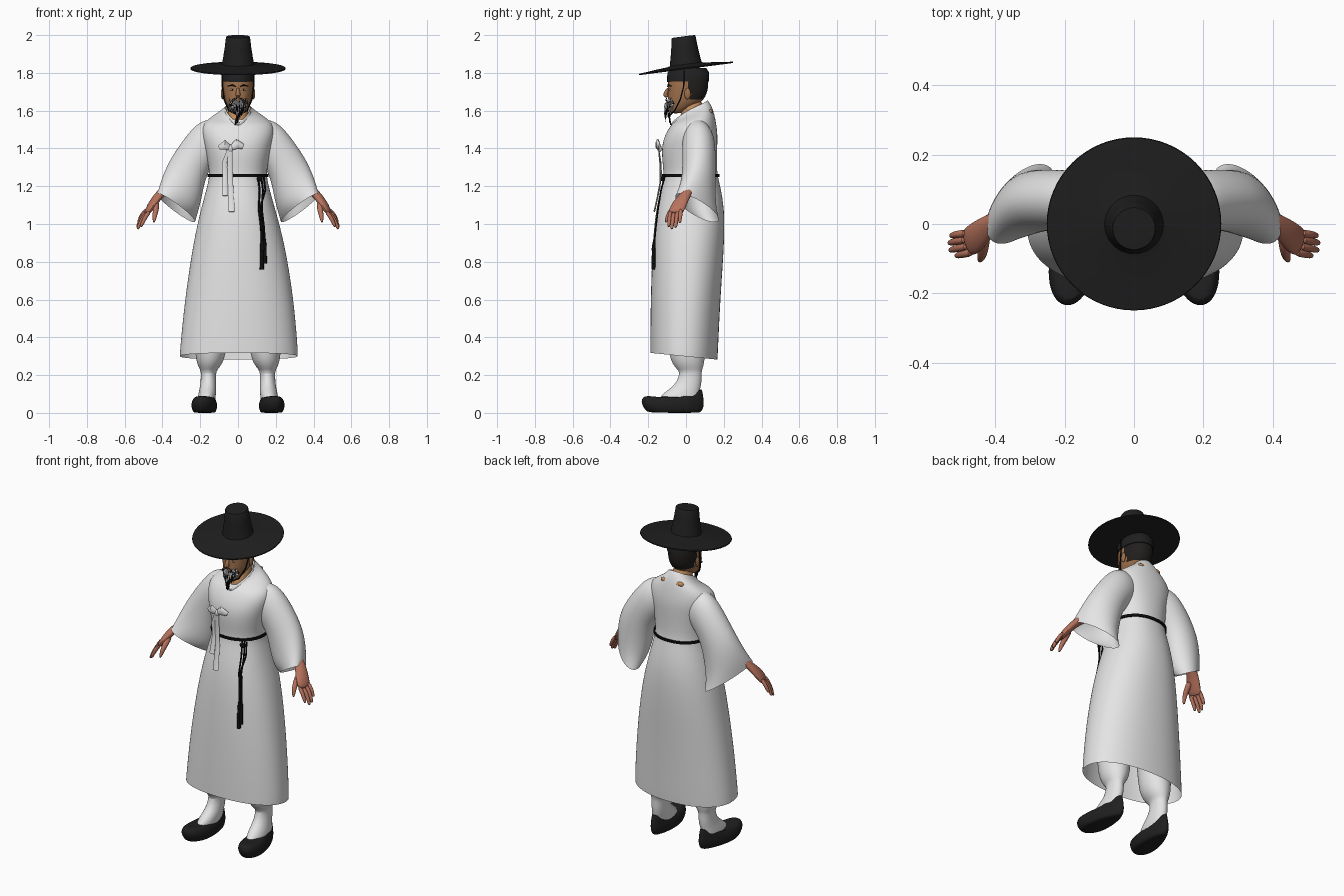
import bpy, bmesh, math, random
from mathutils import Vector as V, Matrix

random.seed(4)

def mat(name, r, g, b):
    m = bpy.data.materials.new(name)
    m.diffuse_color = (r, g, b, 1)
    return m

CLOTH = mat("white_cloth", .78, .78, .78)
BLACK = mat("hat_black", .014, .014, .014)
CORD = mat("cord_black", .004, .004, .004)
HAIR = mat("hair_dark", .016, .014, .013)
GREY = mat("beard_grey", .6, .6, .6)
FACE = mat("face_skin", .36, .17, .075)
NECK = mat("neck_skin", .55, .27, .11)
HAND = mat("hand_skin", .47, .17, .11)

def mk(name, lofts, mats, mirror=False, caps=True, sub=0, rule=None):
    """Skin each list of rings into one object."""
    bm = bmesh.new()
    for sx in ((1, -1) if mirror else (1,)):
        for rings in lofts:
            vs = [[bm.verts.new((p[0] * sx, p[1], p[2])) for p in r] for r in rings]
            n = len(vs[0])
            for a, b in zip(vs, vs[1:]):
                for i in range(n):
                    bm.faces.new((a[i], a[(i + 1) % n], b[(i + 1) % n], b[i]))
            if caps:
                bm.faces.new(vs[0])
                bm.faces.new(vs[-1])
    bmesh.ops.recalc_face_normals(bm, faces=bm.faces)
    for f in bm.faces:
        f.smooth = True
        if rule:
            f.material_index = rule(f.calc_center_median())
    me = bpy.data.meshes.new(name)
    bm.to_mesh(me)
    bm.free()
    me.set_sharp_from_angle(angle=math.radians(50))
    ob = bpy.data.objects.new(name, me)
    for m in (mats if isinstance(mats, list) else [mats]):
        me.materials.append(m)
    bpy.context.collection.objects.link(ob)
    if sub:
        s = ob.modifiers.new("smooth", 'SUBSURF')
        s.levels = s.render_levels = sub
    return ob

def ell(c, a, b, n=24, p=2.0):
    """Super-ellipse ring around c with half axes a and b."""
    c, a, b = V(c), V(a), V(b)
    f = lambda v: math.copysign(abs(v) ** (2 / p), v)
    return [c + a * f(math.cos(math.tau * i / n)) + b * f(math.sin(math.tau * i / n)) for i in range(n)]

def flat(z, rx, yf, yb, tilt=0, x=0, n=32, p=2.2):
    """Horizontal ring given front and back y, tipped by tilt."""
    h = (yb - yf) / 2
    return ell((x, (yf + yb) / 2, z), (rx, 0, 0), (0, h, h * tilt), n, p)

def tube(pts, radii, n=8, squash=1.0, side=(1, 0, 0)):
    pts = [V(p) for p in pts]
    rings = []
    for i, p in enumerate(pts):
        d = (pts[min(i + 1, len(pts) - 1)] - pts[max(i - 1, 0)]).normalized()
        s = V(side)
        a = (s - d * s.dot(d)).normalized()
        r = radii[i] if isinstance(radii, (list, tuple)) else radii
        rings.append(ell(p, a * r, d.cross(a) * r * squash, n))
    return rings

def blob(c, r, n=12, m=7):
    c = V(c)
    return [ell(c + V((0, 0, r[2] * math.cos(t))), (r[0] * math.sin(t), 0, 0), (0, r[1] * math.sin(t), 0), n)
            for t in [math.pi * (k + .15) / (m - .7) for k in range(m)]]

# Robe body
mk("robe", [[flat(*r) for r in (
    (.30, .314, -.19, .167, -.1, .004), (.34, .313, -.19, .17, -.07, .005), (.6, .29, -.188, .182, 0, .007),
    (.9, .243, -.178, .204, 0, .005), (1.08, .197, -.16, .205), (1.2, .163, -.13, .182), (1.255, .152, -.118, .168),
    (1.31, .157, -.123, .163), (1.41, .178, -.132, .166), (1.48, .196, -.108, .168),
    (1.535, .186, -.08, .158, .1), (1.567, .135, -.068, .146, .3), (1.588, .085, -.062, .13, .5),
    (1.603, .07, -.056, .115, .6))]], CLOTH, caps=False, sub=2)

# Wide sleeves
sleeve = [ell(*r) for r in (
    ((.10, .06, 1.47), (.035, 0, .085), (0, .07, 0)), ((.16, .066, 1.44), (.05, 0, .105), (0, .088, 0)),
    ((.23, .07, 1.355), (.06, 0, .092), (0, .088, 0)), ((.28, .067, 1.235), (.09, 0, .095), (0, .09, 0)),
    ((.312, .058, 1.14), (.1, -.02, .08), (-.008, .098, -.015)),
    ((.327, .058, 1.085), (.1, -.05, .068), (-.015, .105, -.035)))]
mk("sleeve", [sleeve], CLOTH, mirror=True, caps=False, sub=2)

# Collar bands crossing over the chest
mk("collar", [tube([(.0, .115, 1.64), (.05, .1, 1.63), (.072, .03, 1.6), (.05, -.04, 1.557), (0, -.082, 1.52)],
                   .014, 8, .45, (0, .3, 1))], CLOTH, mirror=True, sub=1)

# Belt
mk("belt", [[flat(z, .158 + o, -.124 - o, .174 + o) for z, o in
             ((1.25, -.003), (1.25, .004), (1.265, .004), (1.265, -.003))]], CORD, caps=False)

# Hanging cord with tassels
cords = []
for x0, x1, zb in ((.105, .122, .76), (.122, .138, .79), (.135, .128, .86)):
    pts = [(x0, -.11, 1.26), (x0 + .01, -.132, 1.18), (x1 - .012, -.148, 1.08), (x1, -.16, .98), (x1 + .004, -.168, .9)]
    cords.append(tube(pts, .005, 6))
    cords.append(tube([(x1 + .004, -.168, .92), (x1 + .004, -.17, .89), (x1 + .004, -.172, zb)], [.005, .009, .011]))
cords.append(blob((.115, -.122, 1.24), (.016, .012, .016)))
mk("cord_tassel", cords, CORD)

# Chest bow and ribbon tails
strip = lambda pts, w: tube(pts, w, 8, .25)
mk("chest_bow", [
    blob((-.04, -.14, 1.40), (.016, .012, .02)),
    tube([(-.04, -.14, 1.4), (-.07, -.152, 1.42), (-.1, -.138, 1.405)], [.012, .026, .012], 10, .4, (0, 0, 1)),
    tube([(-.04, -.14, 1.4), (-.005, -.15, 1.425), (.027, -.14, 1.41)], [.012, .026, .014], 10, .4, (0, 0, 1)),
    strip([(-.04, -.145, 1.4), (-.043, -.136, 1.3), (-.04, -.138, 1.2), (-.033, -.168, 1.065)], [.012, .014, .015, .018]),
    strip([(-.045, -.145, 1.4), (-.07, -.134, 1.33), (-.068, -.13, 1.25), (-.07, -.15, 1.15)], [.01, .013, .014, .016]),
], CLOTH)

# Baggy trousers and socks
mk("trouser_leg", [[ell((x, y, z), (rx, 0, 0), (0, ry, 0), 20) for z, x, y, rx, ry in (
    (.62, .13, 0, .1, .1), (.42, .145, 0, .09, .1), (.31, .145, .005, .082, .097), (.26, .15, .012, .068, .085),
    (.228, .155, .02, .046, .066), (.215, .156, .025, .04, .058), (.16, .157, .018, .041, .066),
    (.12, .16, -.012, .046, .085), (.08, .167, -.04, .048, .11), (.04, .167, -.04, .045, .10))]],
   CLOTH, mirror=True, sub=1)

# Shoes
def shoe_ring(z, L, w, yc, heel=0, toe=0):
    out = []
    for i in range(28):
        t = math.tau * i / 28
        y = yc + L * math.sin(t)
        k = w * (1 - .26 * math.sin(t))
        zz = z + heel * max(0, y + .03) * 3 + toe * max(0, -.12 - y)
        out.append((.168 - .1 * y + k * math.cos(t), y, zz))
    return out
mk("shoe", [[shoe_ring(*r) for r in (
    (0, .135, .05, -.068), (.004, .148, .057, -.068, 0, .1), (.03, .166, .066, -.07, 0, .15),
    (.054, .166, .064, -.071, .04, .15), (.075, .155, .054, -.067, .12, .15), (.083, .132, .047, -.05, .13, .1),
    (.08, .118, .042, -.035, .13))]], BLACK, mirror=True, sub=1)

# Hands with forearm
fingers = [((.465, -.082, 1.07), (.515, -.092, .985)), ((.478, -.064, 1.065), (.533, -.076, .972)),
           ((.484, -.045, 1.07), (.535, -.055, .98)), ((.482, -.026, 1.08), (.53, -.034, 1.005))]
hand = [[ell(c, V((.8, 0, .55)) * t, V((.3, 1, -.1)) * w, 12) for c, t, w in (
    ((.31, .05, 1.24), .032, .035), ((.39, .012, 1.18), .026, .028), ((.42, -.006, 1.15), .024, .03),
    ((.447, -.03, 1.115), .023, .04), ((.472, -.05, 1.075), .019, .042), ((.484, -.056, 1.052), .011, .036))]]
for a, b in fingers:
    a, b = V(a), V(b)
    hand.append(tube([a, a.lerp(b, .5) + V((.005, 0, .004)), a.lerp(b, .9), b], [.013, .0118, .01, .005], 8, 1, (0, 1, 0)))
hand.append(tube([(.432, -.03, 1.12), (.435, -.075, 1.075), (.441, -.098, 1.04), (.446, -.108, 1.005)],
                 [.021, .017, .013, .006], 8, 1, (1, 0, 0)))
mk("hand", hand, HAND, mirror=True, sub=1)

# Neck and chest skin, showing at the collar opening and nape
mk("neck", [[flat(1.46, .07, -.03, .1), flat(1.55, .064, -.05, .1, .35), flat(1.59, .052, -.02, .095),
             flat(1.67, .05, -.02, .085)]], NECK, sub=1)
mk("nape_skin", [blob((.055, .128, 1.595), (.022, .014, .012)), blob((-.05, .13, 1.595), (.026, .014, .014))], NECK)

# Head, hair at the back
mk("head", [[flat(*r) for r in (
    (1.585, .025, -.08, -.03), (1.6, .042, -.09, .0), (1.63, .06, -.095, .06), (1.66, .071, -.097, .095),
    (1.69, .077, -.096, .11), (1.72, .08, -.096, .117), (1.76, .081, -.095, .12), (1.80, .078, -.088, .115),
    (1.835, .05, -.06, .08))]], [FACE, HAIR], sub=1,
   rule=lambda c: 1 if (c.y > .02 and c.z > 1.665) or c.z > 1.77 else 0)
mk("headband", [[flat(z, .08 + o, -.095 - o, .118 + o, .02) for z, o in
                 ((1.755, 0), (1.755, .005), (1.8, .004), (1.825, -.012))]], BLACK, caps=False)

# Face details
mk("nose", [tube([(0, -.092, 1.722), (0, -.104, 1.70), (0, -.112, 1.682), (0, -.094, 1.672)],
                 [.008, .011, .015, .01], 10)], FACE, sub=1)
mk("ear", [blob((.083, .008, 1.69), (.008, .017, .03))], FACE, mirror=True)
mk("eye_white", [blob((.031, -.087, 1.711), (.013, .006, .0055))], GREY, mirror=True)
mk("eye_iris", [blob((.031, -.0915, 1.711), (.005, .003, .005))], CORD, mirror=True)
mk("eyebrow", [tube([(.012, -.097, 1.727), (.032, -.094, 1.736), (.055, -.078, 1.73)], [.003, .005, .002], 6)],
   HAIR, mirror=True)

# Moustache and beard strands
hairs = {0: [], 1: []}
for k in range(150):
    u = random.uniform(-1, 1)
    zt = random.uniform(1.605, 1.65) + .035 * abs(u)
    x = .052 * u
    y = -.1 + .045 * u * u
    ln = random.uniform(.04, .075) * (1 - .4 * abs(u))
    hairs[k % 2].append(tube([(x, y + .006, zt), (x * .95, y - .012, zt - ln * .4), (x * .65, y - .008, zt - ln)],
                             [.003, .0038, .0008], 4))
for k in range(24):
    s = 1 if k % 2 else -1
    q = random.uniform(0, 1)
    hairs[(k // 2) % 2].append(tube([(s * (.003 + .012 * q), -.103, 1.664 + .003 * q), (s * (.02 + .01 * q), -.107, 1.657),
                                     (s * (.035 + .01 * q), -.093, 1.63 + .01 * q)], [.002, .003, .001], 4))
mk("beard_dark", hairs[0], CORD)
mk("beard_grey", hairs[1], GREY)

# Hat chin strap
mk("chin_strap", [tube([(.082, -.01, 1.81), (.083, -.012, 1.73), (.074, -.03, 1.66), (.048, -.06, 1.60), (0, -.085, 1.575)],
                       .004, 6)], CORD, mirror=True)
mk("strap_ends", [blob((0, -.09, 1.575), (.011, .009, .012)),
                  tube([(-.004, -.09, 1.58), (-.01, -.085, 1.55), (-.014, -.08, 1.525)], .004, 6),
                  tube([(.003, -.09, 1.58), (0, -.088, 1.56), (-.004, -.085, 1.535)], .004, 6)], CORD)

# Wide-brimmed hat, tipped forward
prof = ((.074, .0), (.16, -.004), (.25, -.006), (.252, -.003), (.25, .001), (.17, .010), (.1, .016),
        (.085, .02), (.078, .06), (.07, .11), (.064, .162), (.061, .167), (.03, .1675))
hat = mk("wide_brim_hat", [[ell((0, .05 * max(0, z), z), (r, 0, 0), (0, r, 0), 64) for r, z in prof]], BLACK)
hat.matrix_world = Matrix.Translation((0, 0, 1.826)) @ Matrix.Rotation(math.radians(7.4), 4, 'X')
